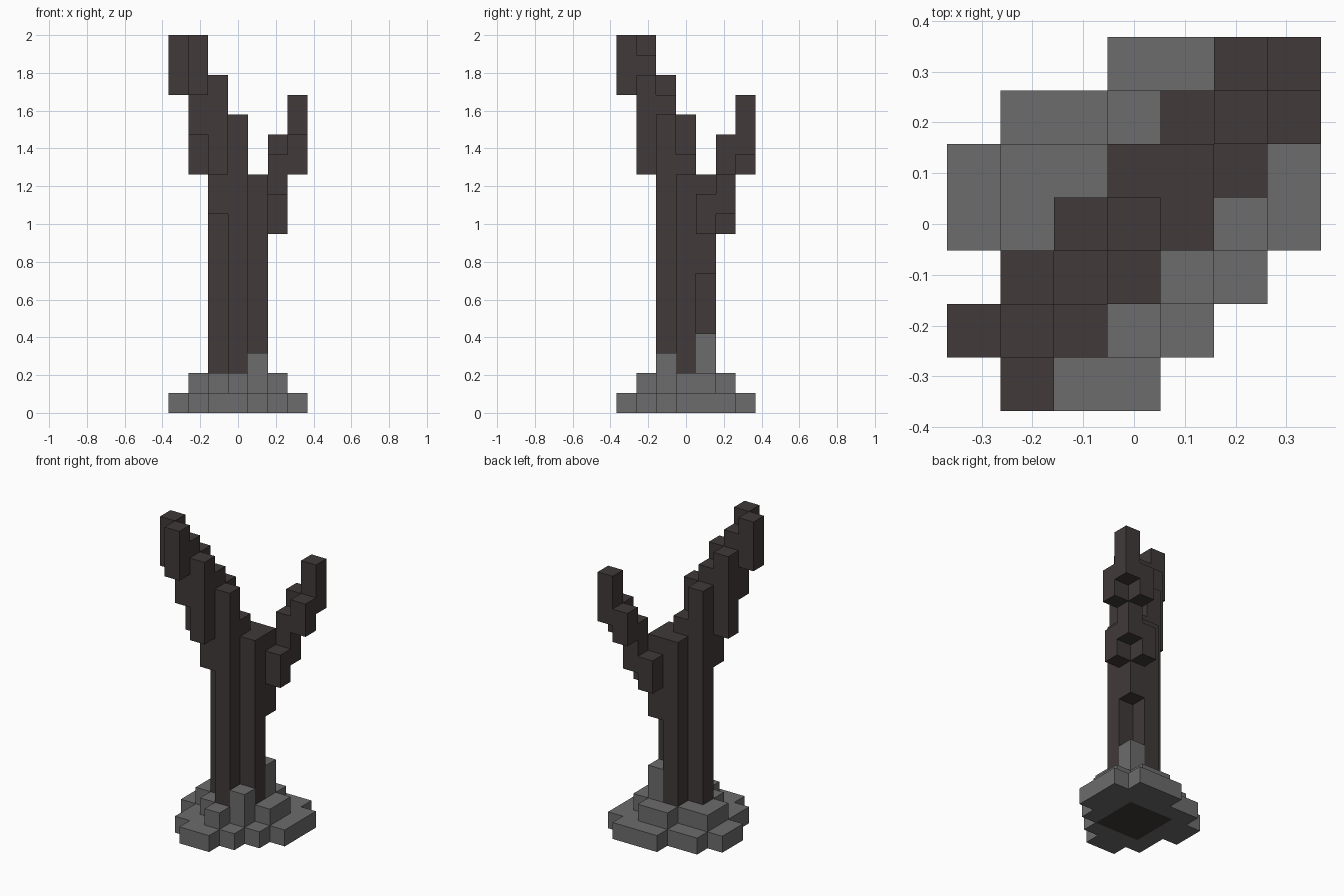
import bpy
import bmesh
import math
from mathutils import Vector

cube = bpy.data.objects.get("Cube")
if cube:
    bpy.data.objects.remove(cube, do_unlink=True)

UNIT = 2 / 19      # edge length of one block
HALF = 3.5         # half of the footprint, in blocks


def make_material(name, color):
    mat = bpy.data.materials.new(name)
    mat.use_nodes = True
    mat.diffuse_color = color
    bsdf = mat.node_tree.nodes["Principled BSDF"]
    bsdf.inputs["Base Color"].default_value = color
    bsdf.inputs["Roughness"].default_value = 0.9
    return mat


bark = make_material("dark bark", (0.052, 0.042, 0.041, 1))
stone = make_material("grey stone", (0.15, 0.15, 0.15, 1))


def column(i, j, bottom, top):
    return {(i, j, k) for k in range(bottom, top)}


def mirrored_column(i, j, bottom, top):
    """A column and its twin across the diagonal."""
    return column(i, j, bottom, top) | column(j, i, bottom, top)


def layer(rows, k):
    """Blocks of one layer, rows listed from back to front."""
    return {(i, j, k) for j, row in enumerate(reversed(rows.split()))
            for i, mark in enumerate(row) if mark == "#"}


# Tall branch, stepping outwards to the front right
tall_branch = (mirrored_column(1, 0, 16, 19) | column(1, 1, 14, 18)
               | mirrored_column(2, 1, 12, 17) | column(2, 2, 10, 16))

# Trunk: upright columns around a core, with a square foot
trunk = (mirrored_column(3, 2, 0, 15) | column(3, 3, 0, 13)
         | mirrored_column(4, 3, 0, 12) | column(4, 4, 7, 12))
trunk |= {(i, j, 0) for i in range(2, 5) for j in range(2, 5)}

# Short branch, stepping outwards to the back left
short_branch = (mirrored_column(5, 4, 9, 11) | column(5, 5, 10, 13)
                | mirrored_column(6, 5, 12, 14) | column(6, 6, 13, 16))

# Stone base: two stepped layers and two upright stones
lower_stones = layer("""
...###.
.######
#######
#######
.#####.
.####..
..##...
""", 0) - trunk
upper_stones = layer("""
.......
...##..
.##.##.
.#...#.
..#.#..
...#...
.......
""", 1) - trunk
tall_stones = column(4, 4, 2, 4) | column(4, 2, 2, 3)

parts = {
    "trunk": (trunk, bark),
    "tall_branch": (tall_branch, bark),
    "short_branch": (short_branch, bark),
    "lower_stones": (lower_stones, stone),
    "upper_stones": (upper_stones, stone),
    "tall_stones": (tall_stones, stone),
}
occupied = set().union(*(cells for cells, _ in parts.values()))


def build_blocks(name, cells, mat):
    """Outer skin of a set of blocks, with flat areas merged."""
    bm = bmesh.new()
    for cell in sorted(cells):
        center = Vector(cell) + Vector((0.5 - HALF, 0.5 - HALF, 0.5))
        for axis in range(3):
            for sign in (-1, 1):
                step = [0, 0, 0]
                step[axis] = sign
                if tuple(c + s for c, s in zip(cell, step)) in occupied:
                    continue
                normal = Vector(step) / 2
                u = Vector([0.5 if a == (axis + 1) % 3 else 0 for a in range(3)])
                v = Vector([0.5 if a == (axis + 2) % 3 else 0 for a in range(3)]) * sign
                corners = (-u - v, u - v, u + v, -u + v)
                bm.faces.new([bm.verts.new((center + normal + c) * UNIT)
                              for c in corners])
    bmesh.ops.remove_doubles(bm, verts=bm.verts, dist=UNIT / 100)
    bmesh.ops.dissolve_limit(bm, angle_limit=math.radians(1),
                             verts=bm.verts, edges=bm.edges)
    mesh = bpy.data.meshes.new(name)
    bm.to_mesh(mesh)
    bm.free()
    mesh.materials.append(mat)
    obj = bpy.data.objects.new(name, mesh)
    bpy.context.collection.objects.link(obj)


for part_name, (part_cells, part_mat) in parts.items():
    build_blocks(part_name, part_cells, part_mat)
